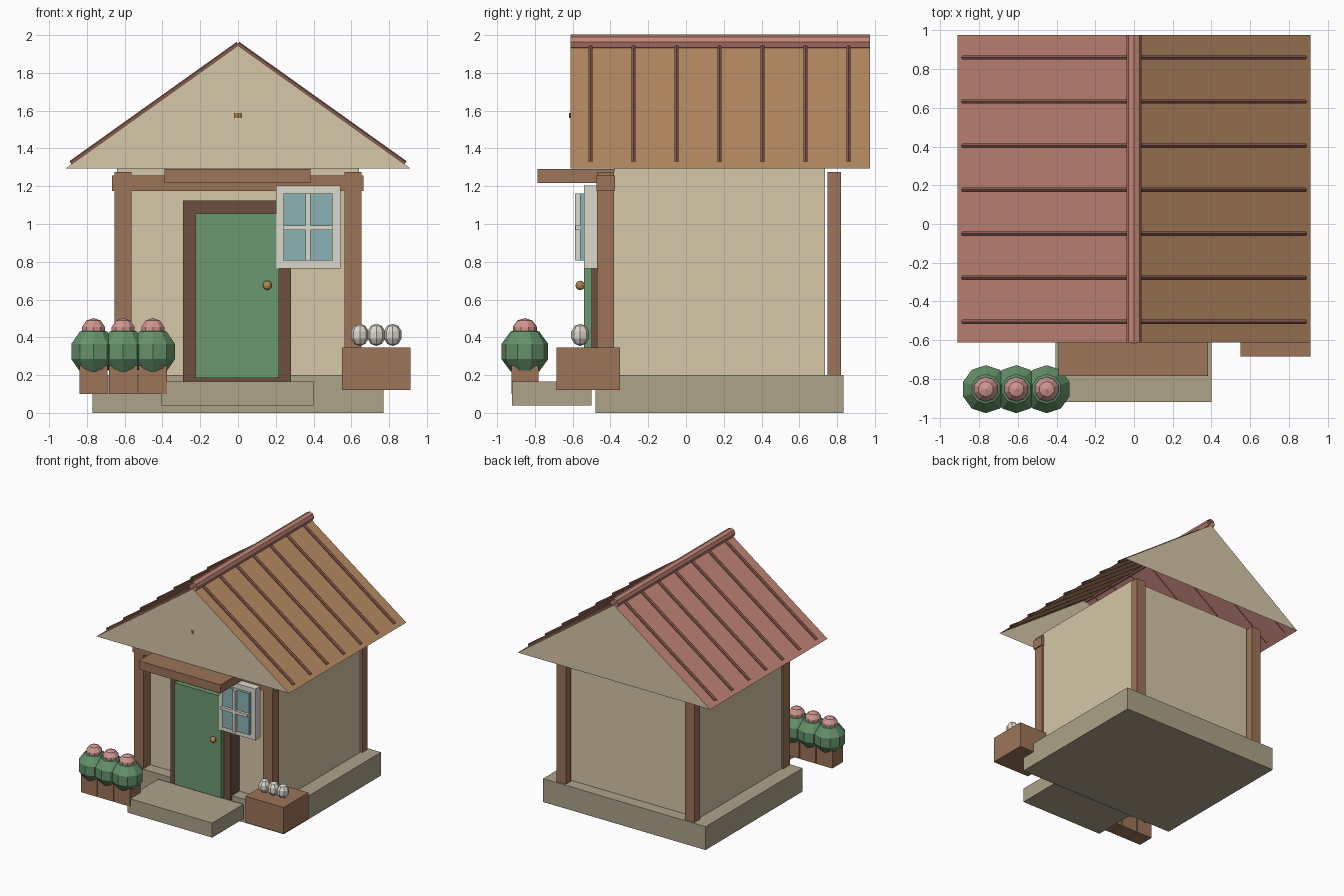
import bpy
from math import atan2, pi
from mathutils import Vector

if "Cube" in bpy.data.objects:
    bpy.data.objects.remove(bpy.data.objects["Cube"])

mats = {}


def srgb(c):
    return tuple(((v / 255 + 0.055) / 1.055) ** 2.4 for v in c)


PALETTE = {
    "plaster": (214, 199, 168), "stone": (174, 163, 138), "timber": (156, 117, 88),
    "dark_timber": (108, 78, 64), "door_green": (108, 152, 112), "white": (220, 216, 204),
    "glass": (140, 178, 180), "brass": (178, 136, 78), "roof_pink": (193, 132, 118),
    "roof_brown": (184, 140, 100), "batten": (138, 92, 80), "leaf": (100, 145, 105),
    "blossom": (206, 150, 143),
}
for key, rgb in PALETTE.items():
    m = bpy.data.materials.new(key)
    m.diffuse_color = (*srgb(rgb), 1)
    m.use_nodes = True
    m.node_tree.nodes["Principled BSDF"].inputs["Base Color"].default_value = m.diffuse_color
    mats[key] = m


def finish(obj, name, mat):
    obj.name = name
    obj.data.name = name
    obj.data.materials.append(mats[mat])
    return obj


def box(name, mat, x, y, z):
    """Box from (min, max) ranges."""
    ranges = (x, y, z)
    bpy.ops.mesh.primitive_cube_add(size=1, location=[(a + b) / 2 for a, b in ranges])
    obj = bpy.context.object
    obj.scale = [b - a for a, b in ranges]
    return finish(obj, name, mat)


def ball(name, mat, loc, r, segs, rings, stretch=1):
    bpy.ops.mesh.primitive_uv_sphere_add(segments=segs, ring_count=rings, radius=r, location=loc)
    obj = bpy.context.object
    obj.scale.z = stretch
    return finish(obj, name, mat)


def rod(name, mat, a, b, r, sides, fill='NOTHING'):
    a, b = Vector(a), Vector(b)
    d = b - a
    bpy.ops.mesh.primitive_cylinder_add(vertices=sides, radius=r, depth=d.length,
                                        end_fill_type=fill, location=(a + b) / 2)
    obj = bpy.context.object
    obj.rotation_euler = d.to_track_quat('Z', 'Y').to_euler()
    return finish(obj, name, mat)


def face(name, mat, pts):
    mesh = bpy.data.meshes.new(name)
    mesh.from_pydata(pts, [], [tuple(range(len(pts)))])
    obj = bpy.data.objects.new(name, mesh)
    bpy.context.collection.objects.link(obj)
    return finish(obj, name, mat)


# Foundation, step and walls
box("foundation", "stone", (-.77, .77), (-.48, .835), (0, .2))
box("front_step", "stone", (-.405, .4), (-.92, -.5), (.04, .165))
box("walls", "plaster", (-.64, .64), (-.38, .735), (.2, 1.295))

# Corner posts and front timbers
for side, s in (("left", -1), ("right", 1)):
    xr = sorted((s * .565, s * .655))
    box("front_post_" + side, "timber", xr, (-.47, -.38), (.2, 1.275))
    box("back_post_" + side, "timber", xr, (.748, .82), (.2, 1.275))
box("front_beam", "timber", (-.668, .665), (-.475, -.375), (1.175, 1.257))
box("door_canopy", "timber", (-.39, .383), (-.785, -.375), (1.218, 1.292))

# Door
box("door_frame", "dark_timber", (-.29, .28), (-.5, -.38), (.165, 1.125))
box("door", "door_green", (-.225, .217), (-.54, -.5), (.185, 1.055))
ball("door_knob", "brass", (.155, -.56, .675), .025, 10, 6)

# Window with crossed bars
box("window_frame", "white", (.2, .543), (-.54, -.47), (.765, 1.205))
box("window_glass", "glass", (.24, .5), (-.562, -.54), (.808, 1.162))
box("window_bar_vertical", "white", (.358, .383), (-.588, -.54), (.808, 1.162))
box("window_bar_horizontal", "white", (.24, .5), (-.585, -.54), (.967, .992))

# Roof slopes and gables (open underneath)
W, EAVE, APEX, YF, YB = .912, 1.295, 1.945, -.612, .975
face("roof_left", "roof_pink", [(-W, YF, EAVE), (0, YF, APEX), (0, YB, APEX), (-W, YB, EAVE)])
face("roof_right", "roof_brown", [(W, YB, EAVE), (0, YB, APEX), (0, YF, APEX), (W, YF, EAVE)])
face("gable_front", "plaster", [(-W, YF, EAVE), (W, YF, EAVE), (0, YF, APEX)])
face("gable_back", "plaster", [(W, YB, EAVE), (-W, YB, EAVE), (0, YB, APEX)])
rod("roof_ridge", "roof_pink", (0, YF, 1.963), (0, YB, 1.963), .039, 8)
for i in range(7):
    y = -.505 + i * .2275
    for side, s in (("left", -1), ("right", 1)):
        rod(f"roof_batten_{side}_{i + 1}", "batten",
            (0, y, 1.953), (s * .885, y, 1.322), .013, 6)
rod("gable_ornament", "brass", (0, -.59, 1.562), (0, -.59, 1.588), .029, 10, 'NGON')

# Crate with pale round goods
box("crate", "timber", (.55, .912), (-.685, -.35), (.12, .345))
for i in range(3):
    ball(f"crate_ball_{i + 1}", "white", (.645 + i * .087, -.56, .413), .05, 8, 5, 1.18)

# Flower pots
for i in range(3):
    x = -.765 + i * .157
    box(f"flower_pot_{i + 1}", "timber", (x - .075, x + .075), (-.925, -.78), (.1, .25))
    ball(f"flower_bush_{i + 1}", "leaf", (x, -.853, .325), .13, 10, 5)
    ball(f"flower_bloom_{i + 1}", "blossom", (x, -.853, .435), .067, 10, 5)
